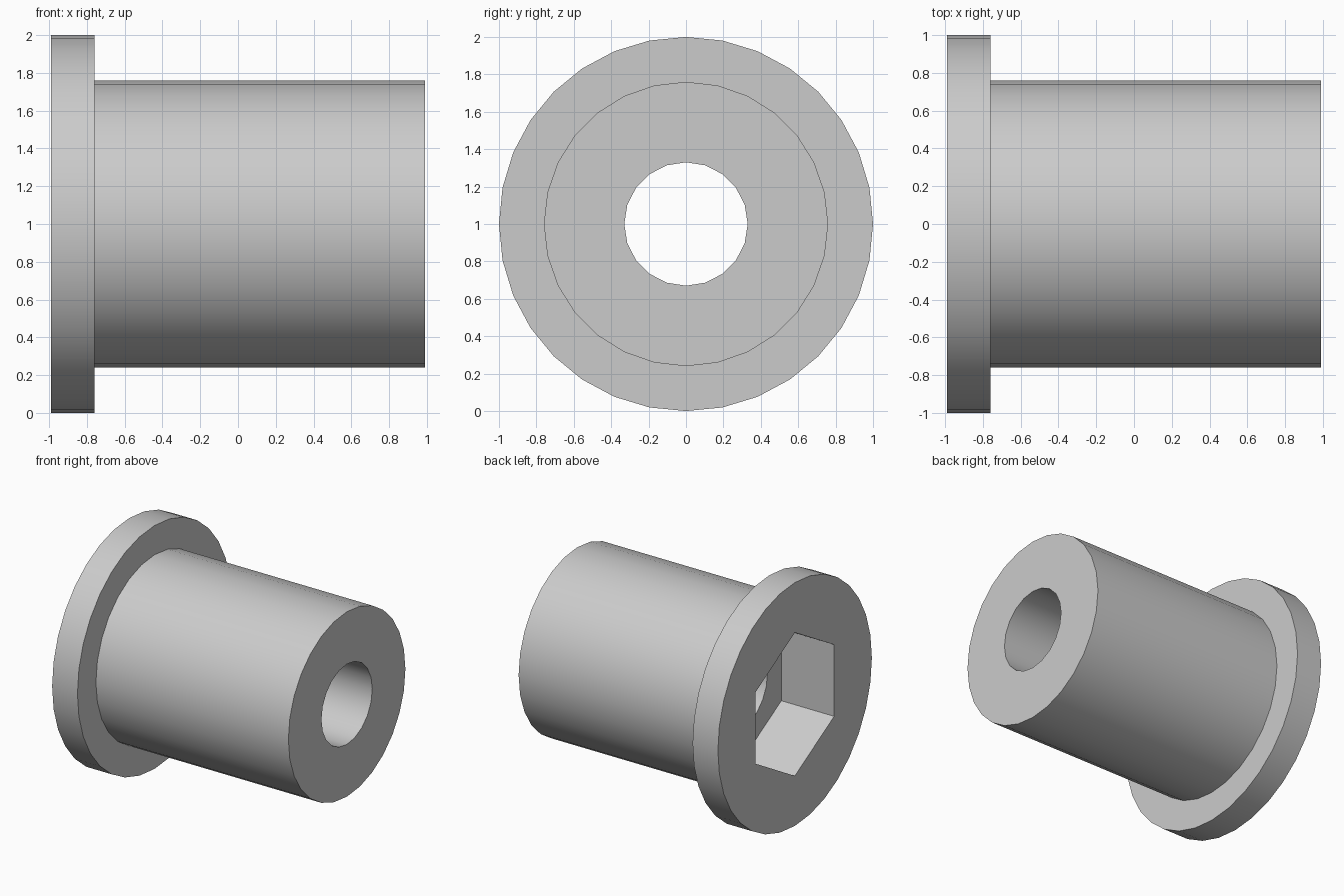
import bpy
import bmesh
from math import sin, cos, tau, radians

cube = bpy.data.objects.get("Cube")
if cube:
    bpy.data.objects.remove(cube, do_unlink=True)

grey = bpy.data.materials.new("light_grey")
grey.use_nodes = True
COLOUR = (0.6, 0.6, 0.6, 1.0)
grey.diffuse_color = COLOUR
grey.node_tree.nodes["Principled BSDF"].inputs["Base Color"].default_value = COLOUR

# Main dimensions along the x axis
HEAD_X, SHOULDER_X, SOCKET_X, END_X = -0.99, -0.76, -0.51, 0.99
AXIS_Z = 1.0

bm = bmesh.new()


def tube_wall(sides, radius, x0, x1):
    """Add a prism wall along x and return its two rim edge loops."""
    rims = []
    for x in (x0, x1):
        verts = [bm.verts.new((x, radius * sin(tau * i / sides),
                               AXIS_Z + radius * cos(tau * i / sides)))
                 for i in range(sides)]
        rims.append(verts)
    a, b = rims
    for i in range(sides):
        j = (i + 1) % sides
        bm.faces.new((a[i], a[j], b[j], b[i]))
    return [[bm.edges.get((r[i], r[(i + 1) % sides])) for i in range(sides)]
            for r in rims]


def flat_ring(outer, inner):
    """Fill the flat face between two rims."""
    bmesh.ops.triangle_fill(bm, edges=outer + inner, use_beauty=True,
                            normal=(1, 0, 0))


# Walls: flange, barrel, hexagonal socket, round bore
flange_back, flange_front = tube_wall(32, 1.0, HEAD_X, SHOULDER_X)
barrel_root, barrel_end = tube_wall(28, 0.76, SHOULDER_X, END_X)
socket_mouth, socket_floor = tube_wall(6, 0.589, HEAD_X, SOCKET_X)
bore_inner, bore_end = tube_wall(20, 0.33, SOCKET_X, END_X)

# Flat faces joining the walls
flat_ring(flange_back, socket_mouth)
flat_ring(flange_front, barrel_root)
flat_ring(socket_floor, bore_inner)
flat_ring(barrel_end, bore_end)
bmesh.ops.recalc_face_normals(bm, faces=bm.faces[:])

mesh = bpy.data.meshes.new("flanged_bushing")
bm.to_mesh(mesh)
bm.free()
mesh.materials.append(grey)
bushing = bpy.data.objects.new("flanged_bushing", mesh)
bpy.context.collection.objects.link(bushing)

# Smooth round walls, sharp rims and socket corners
bpy.ops.object.select_all(action="DESELECT")
bushing.select_set(True)
bpy.context.view_layer.objects.active = bushing
bpy.ops.object.shade_smooth_by_angle(angle=radians(30))
